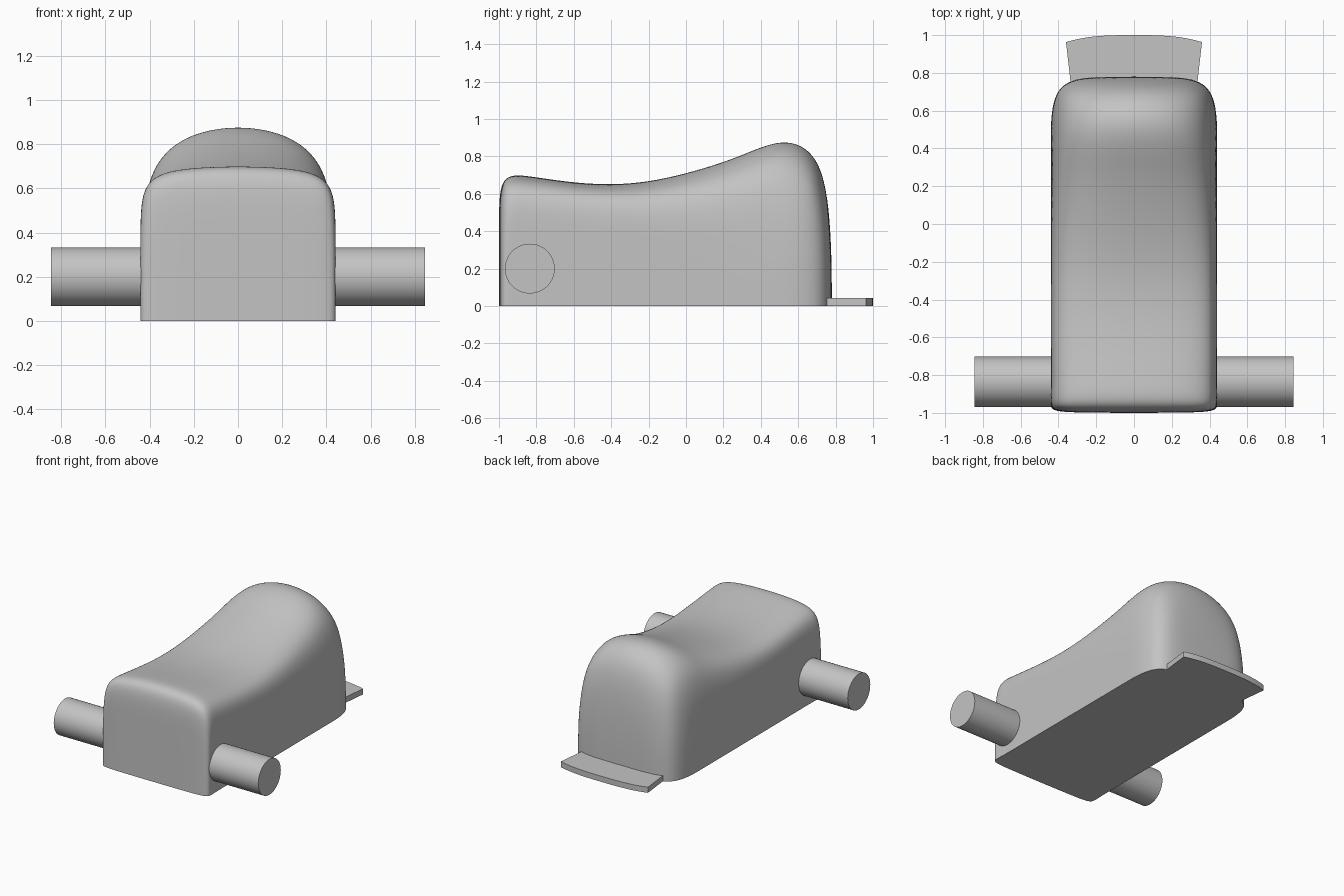
import bpy
import bmesh
import math

cube = bpy.data.objects.get("Cube")
if cube:
    bpy.data.objects.remove(cube, do_unlink=True)

# Single plain grey
grey = bpy.data.materials.new("plain_grey")
grey.use_nodes = True
colour = (0.55, 0.55, 0.55, 1)
grey.diffuse_color = colour
grey.node_tree.nodes["Principled BSDF"].inputs["Base Color"].default_value = colour


def make_object(name, bm):
    """Turn a bmesh into a linked object with the grey material."""
    bmesh.ops.recalc_face_normals(bm, faces=bm.faces[:])
    mesh = bpy.data.meshes.new(name)
    bm.to_mesh(mesh)
    bm.free()
    mesh.materials.append(grey)
    obj = bpy.data.objects.new(name, mesh)
    bpy.context.collection.objects.link(obj)
    return obj


# Body: saddle-shaped cage of arches from front to back, then subdivided.
# Each arch: low x, low y, middle z, shoulder (x, y, z), crown (x, y, z)
arches = [
    (.45, -.99, .45, (.43, -.99, .65), (.25, -1, .71)),
    (.438, -.93, .42, (.44, -.86, .65), (.22, -.85, .70)),
    (.44, -.6, .4, (.44, -.6, .62), (.22, -.6, .657)),
    (.44, -.3, .38, (.44, -.3, .6), (.2, -.3, .646)),
    (.44, 0, .36, (.435, 0, .63), (.19, 0, .707)),
    (.44, .24, .35, (.42, .28, .69), (.17, .3, .805)),
    (.44, .42, .33, (.41, .5, .76), (.16, .53, .917)),
    (.44, .77, .33, (.37, .7, .68), (.16, .74, .806)),
]

bm = bmesh.new()
rows = []
for low_x, low_y, mid_z, shoulder, crown in arches:
    half = [(low_x, low_y, 0), (low_x, low_y, mid_z), shoulder, crown]
    full = half + [(-x, y, z) for x, y, z in reversed(half)]
    rows.append([bm.verts.new(p) for p in full])

for a, b in zip(rows, rows[1:]):
    for i in range(len(a) - 1):
        bm.faces.new((a[i], a[i + 1], b[i + 1], b[i]))


def close_end(row, x, y, mid_z):
    """Fill an end arch with a three-column wall; return its base vertices."""
    base = [bm.verts.new((s * x, y, 0)) for s in (1, -1)]
    mid = [bm.verts.new((s * x, y, mid_z)) for s in (1, -1)]
    columns = [row[:3], [base[0], mid[0], row[3]],
               [base[1], mid[1], row[4]], row[:4:-1]]
    for c, d in zip(columns, columns[1:]):
        for i in range(2):
            bm.faces.new((c[i], c[i + 1], d[i + 1], d[i]))
    return base


front_base = close_end(rows[0], .32, -1, .45)
back_base = close_end(rows[-1], .15, .78, .35)

for face in bm.faces:
    face.smooth = True

# Flat underside with a sharp rim
floor = bm.faces.new([r[0] for r in rows] + back_base
                     + [r[-1] for r in reversed(rows)] + front_base[::-1])
floor.smooth = False
crease = bm.edges.layers.float.new("crease_edge")
for edge in floor.edges:
    edge[crease] = 1

body = make_object("body", bm)
subdivision = body.modifiers.new("smooth_surface", "SUBSURF")
subdivision.levels = 4
subdivision.render_levels = 4

# Round bar crossing the front of the body
bpy.ops.mesh.primitive_cylinder_add(vertices=64, radius=.133, depth=1.69,
                                    location=(0, -.835, .2),
                                    rotation=(0, math.pi / 2, 0))
bar = bpy.context.object
bar.name = "cross_bar"
bar.data.materials.append(grey)
bpy.ops.object.shade_smooth_by_angle()

# Thin rear plate with a bowed outer edge
bm = bmesh.new()
steps = 24
outline = [(-.33, .7), (.33, .7)]
for i in range(steps + 1):
    t = 1 - 2 * i / steps
    outline.append((.36 * t, 1 - .037 * abs(t) ** 3))
plate_face = bm.faces.new([bm.verts.new((x, y, 0)) for x, y in outline])
extruded = bmesh.ops.extrude_face_region(bm, geom=[plate_face])
top = [v for v in extruded["geom"] if isinstance(v, bmesh.types.BMVert)]
bmesh.ops.translate(bm, verts=top, vec=(0, 0, .042))
plate = make_object("rear_plate", bm)
